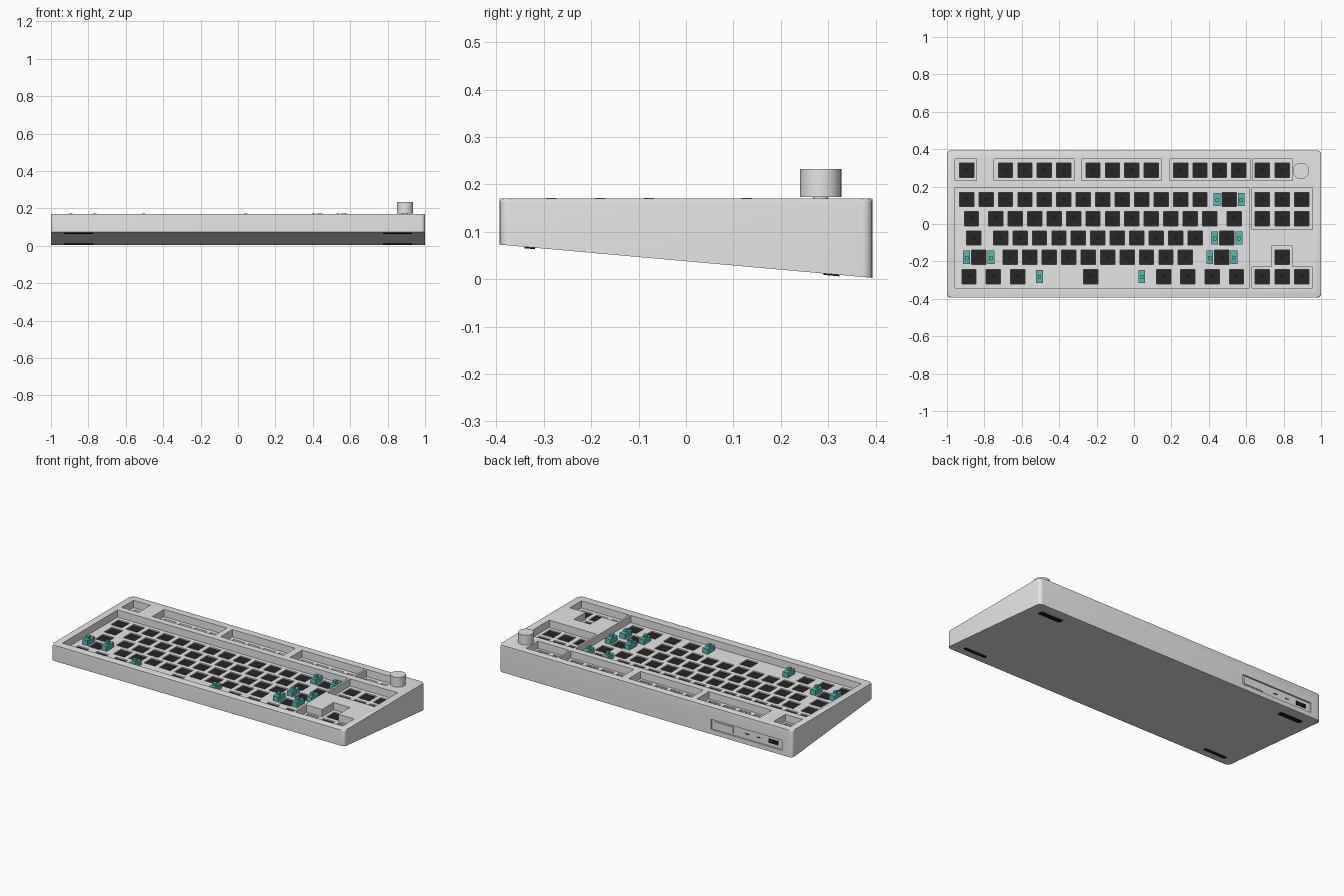
import bpy, bmesh, math

if "Cube" in bpy.data.objects:
    bpy.data.objects.remove(bpy.data.objects["Cube"])

U = 0.104                      # key pitch
X0 = -0.947                    # left edge of the key field
ROWS = [0.287, 0.131, 0.029, -0.075, -0.178, -0.281]
TOP, PLATE, BOARD = 0.17, 0.125, 0.105


def mat(name, c):
    m = bpy.data.materials.new(name)
    m.diffuse_color = (*c, 1)
    m.use_nodes = True
    m.node_tree.nodes["Principled BSDF"].inputs["Base Color"].default_value = m.diffuse_color
    return m


GREY = mat("light_grey", (0.78, 0.79, 0.78))
BOARD_M = mat("board_black", (0.020, 0.020, 0.020))
RUBBER = mat("rubber_black", (0.012, 0.012, 0.012))
TEAL = mat("teal", (0.095, 0.50, 0.44))


def under(y):
    """Height of the sloping underside."""
    return 0.038 - 0.0891 * y


def prism(bm, pts, z0, z1):
    """Extrude an outline; z0 may be a function of y."""
    f0 = z0 if callable(z0) else (lambda y: z0)
    lo = [bm.verts.new((x, y, f0(y))) for x, y in pts]
    hi = [bm.verts.new((x, y, z1)) for x, y in pts]
    bm.faces.new(lo[::-1])
    top = bm.faces.new(hi)
    n = len(pts)
    for i in range(n):
        j = (i + 1) % n
        bm.faces.new((lo[i], lo[j], hi[j], hi[i]))
    return top


def rect(x0, x1, y0, y1):
    return [(x0, y0), (x1, y0), (x1, y1), (x0, y1)]


def centred(x, y, w, d):
    return rect(x - w / 2, x + w / 2, y - d / 2, y + d / 2)


def rounded(hx, hy, r, seg=5):
    pts = []
    for k, (sx, sy) in enumerate([(1, 1), (-1, 1), (-1, -1), (1, -1)]):
        for i in range(seg + 1):
            a = math.pi / 2 * (k + i / seg)
            pts.append((sx * (hx - r) + r * math.cos(a), sy * (hy - r) + r * math.sin(a)))
    return pts


def circle(x, y, r, n=32):
    return [(x + r * math.cos(2 * math.pi * i / n), y + r * math.sin(2 * math.pi * i / n)) for i in range(n)]


def finish(name, bm, *mats):
    bmesh.ops.recalc_face_normals(bm, faces=bm.faces)
    me = bpy.data.meshes.new(name)
    bm.to_mesh(me)
    bm.free()
    ob = bpy.data.objects.new(name, me)
    bpy.context.collection.objects.link(ob)
    for m in mats:
        me.materials.append(m)
    return ob


def prisms(name, outlines, z0, z1, *mats):
    bm = bmesh.new()
    for o in outlines:
        prism(bm, o, z0, z1)
    return finish(name, bm, *mats)


def activate(ob):
    bpy.ops.object.select_all(action='DESELECT')
    ob.select_set(True)
    bpy.context.view_layer.objects.active = ob


def cut(ob, cutter):
    """Subtract a helper from an object and remove the helper."""
    cutter.hide_render = True
    mod = ob.modifiers.new("cut", 'BOOLEAN')
    mod.operation, mod.solver, mod.object = 'DIFFERENCE', 'EXACT', cutter
    activate(ob)
    bpy.ops.object.modifier_apply(modifier=mod.name)
    bpy.data.objects.remove(cutter)


def smooth(ob, deg=35):
    activate(ob)
    bpy.ops.object.shade_smooth_by_angle(angle=math.radians(deg))


# Key positions, in key pitches from the left, for each row
nav = [15.70, 16.73, 17.72]
layout = [
    [0.5] + [s + i for s in (2.5, 7, 11.5) for i in range(4)] + nav[:2],
    [0.5 + i for i in range(13)] + [14] + nav,
    [0.75] + [2 + i for i in range(12)] + [14.25] + nav,
    [0.875] + [2.25 + i for i in range(11)] + [13.875],
    [1.125] + [2.75 + i for i in range(10)] + [13.625, nav[1]],
    [0.625, 1.875, 3.125, 6.875, 10.625, 11.875, 13.125, 14.375] + nav,
]
keys = [(X0 + U * k, y) for row, y in zip(layout, ROWS) for k in row]

# Key wells in the top of the case
FY, MY = (0.233, 0.348), (-0.343, 0.193)


def wells(g=0.0):
    out = [rect(a - g, b + g, FY[0] - g, FY[1] + g) for a, b in
           ((-0.957, -0.842), (-0.748, -0.319), (-0.282, 0.147), (0.193, 0.622), (0.634, 0.847))]
    out.append(rect(-0.957 - g, 0.617 + g, MY[0] - g, MY[1] + g))
    out.append(rect(0.630 - g, 0.954 + g, -0.03 - g, MY[1] + g))
    out.append([(0.630 - g, MY[0] - g), (0.954 + g, MY[0] - g), (0.954 + g, -0.23 + g),
                (0.847 + g, -0.23 + g), (0.847 + g, -0.118 + g), (0.735 - g, -0.118 + g),
                (0.735 - g, -0.23 + g), (0.630 - g, -0.23 + g)])
    return out


# Wedge-shaped case with a softened top rim
bm = bmesh.new()
top = prism(bm, rounded(1.0, 0.393, 0.022), under, TOP)
bmesh.ops.bevel(bm, geom=list(top.edges), offset=0.007, segments=3, profile=0.5, affect='EDGES')
case = finish("case", bm, GREY)
cut(case, prisms("well_cutter", wells(), 0.10, 0.3))
cut(case, prisms("port_cutter", [rect(-0.93, -0.445, 0.383, 0.42)], 0.032, 0.094))
smooth(case)

# Circuit board and switch plate with square key holes
prisms("circuit_board", wells(0.002), 0.098, BOARD, BOARD_M)
plate = prisms("switch_plate", wells(0.002), PLATE - 0.008, PLATE, GREY)
cut(plate, prisms("hole_cutter", [centred(x, y, 0.077, 0.077) for x, y in keys], 0.11, 0.14))
prisms("board_holes", [circle(x, y, 0.011, 12) for x, y in keys], BOARD - 0.001, BOARD + 0.001, RUBBER)

# Stabilisers under the wide keys
wide = [(14, 1, 0.065), (13.875, 3, 0.065), (1.125, 4, 0.065), (13.625, 4, 0.065), (6.875, 5, 0.273)]
stabs = [(X0 + U * k + s * d, ROWS[r]) for k, r, d in wide for s in (-1, 1)]
prisms("stabiliser_housings", [centred(x, y, 0.036, 0.07) for x, y in stabs], BOARD, 0.156, TEAL)
prisms("stabiliser_stems", [centred(x, y - 0.003, 0.018, 0.022) for x, y in stabs], 0.15, 0.1715, TEAL)

# Rotary knob and its shaft
KX, KY = 0.893, 0.284
prisms("knob_shaft", [circle(KX, KY, 0.016, 20)], 0.16, 0.18, GREY)
bm = bmesh.new()
top = prism(bm, circle(KX, KY, 0.0435, 40), 0.173, 0.233)
bmesh.ops.bevel(bm, geom=list(top.edges), offset=0.003, segments=2, profile=0.5, affect='EDGES')
smooth(finish("knob", bm, GREY))

# Rubber feet following the sloping underside
for name, y, d in (("front_feet", -0.33, 0.022), ("back_feet", 0.307, 0.034)):
    bm = bmesh.new()
    for s in (-1, 1):
        pts = [(s * 0.853 + px, y + py) for px, py in rounded(0.077, d / 2, 0.008, 3)]
        prism(bm, pts, lambda v: under(v) - 0.003, 0.0)
        bm.verts.ensure_lookup_table()
        for v in bm.verts[-len(pts):]:
            v.co.z = under(v.co.y) + 0.002
    finish(name, bm, RUBBER)

# Rear panel: wide cover, two slide slots and the cable socket
prisms("rear_cover", [rect(-0.592, -0.460, 0.37, 0.387)], 0.044, 0.082, GREY)
prisms("slide_slots", [rect(x - 0.012, x + 0.012, 0.37, 0.3845) for x in (-0.685, -0.765)], 0.060, 0.066, BOARD_M)
prisms("cable_socket", [rect(-0.9, -0.832, 0.37, 0.3845)], 0.050, 0.076, RUBBER)
